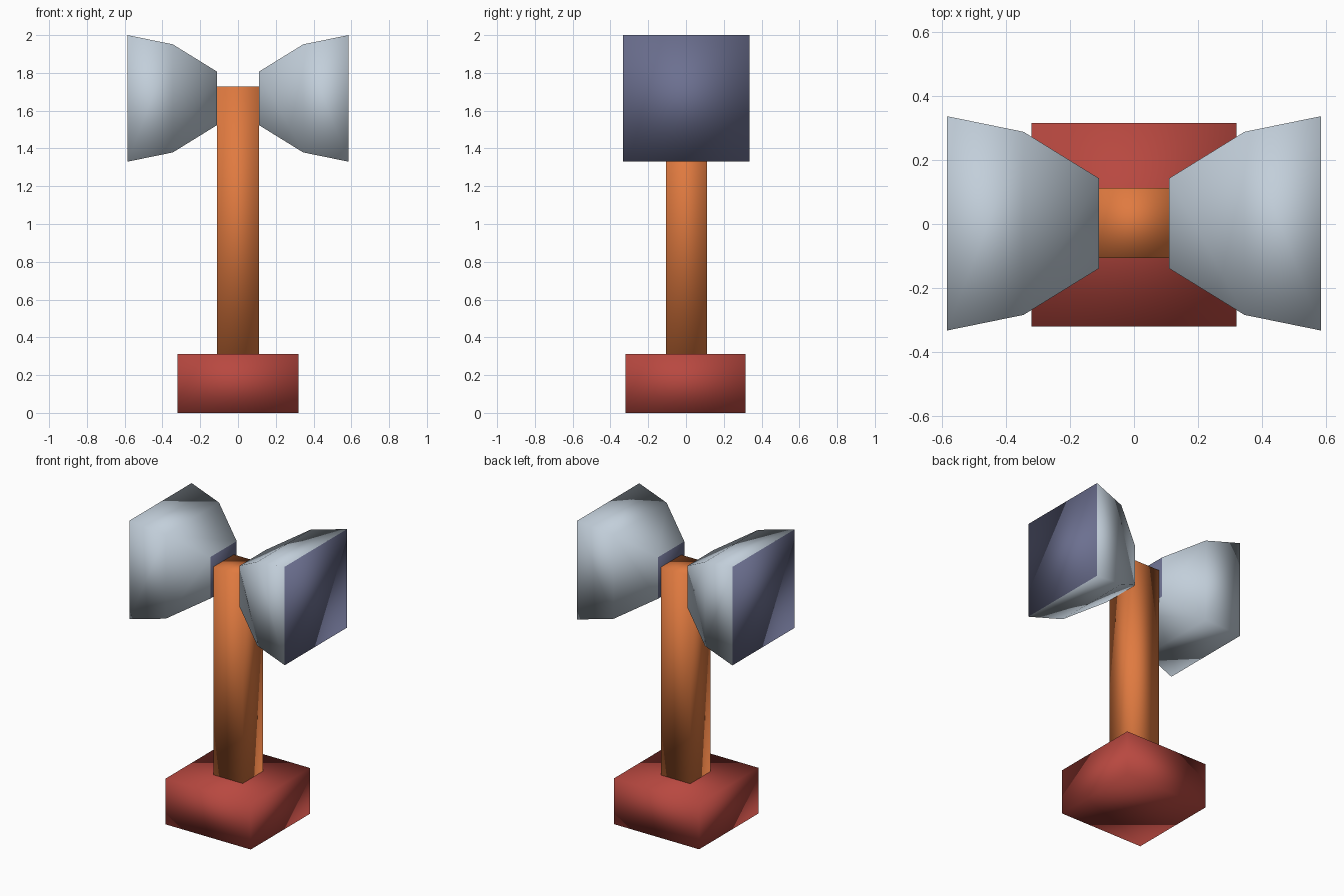
import bpy, bmesh

if "Cube" in bpy.data.objects:
    bpy.data.objects.remove(bpy.data.objects["Cube"])


def material(name, rgb):
    m = bpy.data.materials.new(name)
    m.diffuse_color = (*rgb, 1)
    m.use_nodes = True
    m.node_tree.nodes["Principled BSDF"].inputs["Base Color"].default_value = m.diffuse_color
    return m


RED = material("red", (0.48, 0.065, 0.051))
ORANGE = material("orange", (0.745, 0.195, 0.051))
PALE = material("pale grey blue", (0.54, 0.62, 0.70))
SLATE = material("slate blue", (0.15, 0.162, 0.28))


def finish(name, bm, mats):
    bmesh.ops.recalc_face_normals(bm, faces=bm.faces)
    for f in bm.faces:
        f.smooth = True
    me = bpy.data.meshes.new(name)
    bm.to_mesh(me)
    bm.free()
    for m in mats:
        me.materials.append(m)
    ob = bpy.data.objects.new(name, me)
    bpy.context.collection.objects.link(ob)


def box(name, lo, hi, mat):
    bm = bmesh.new()
    bmesh.ops.create_cube(bm, size=1)
    for v in bm.verts:
        v.co = [(a + b) / 2 + c * (b - a) for a, b, c in zip(lo, hi, v.co)]
    finish(name, bm, [mat])


# Square horn flaring outward along x, with slate end faces
def horn(name, side, yc=0.002, zc=1.665):
    bm = bmesh.new()
    rings = []
    for x, h in ((0.11, 0.141), (0.345, 0.286), (0.585, 0.335)):
        rings.append([bm.verts.new((side * x, yc + a * h, zc + b * h))
                      for a, b in ((-1, -1), (1, -1), (1, 1), (-1, 1))])
    for r, s in zip(rings, rings[1:]):
        for i in range(4):
            j = (i + 1) % 4
            bm.faces.new((r[i], r[j], s[j], s[i]))
    for end in (rings[0], rings[-1]):
        bm.faces.new(end).material_index = 1
    finish(name, bm, [PALE, SLATE])


box("base", (-0.32, -0.32, 0), (0.32, 0.316, 0.312), RED)
box("post", (-0.11, -0.107, 0.312), (0.11, 0.112, 1.727), ORANGE)
horn("left_horn", -1)
horn("right_horn", 1)
